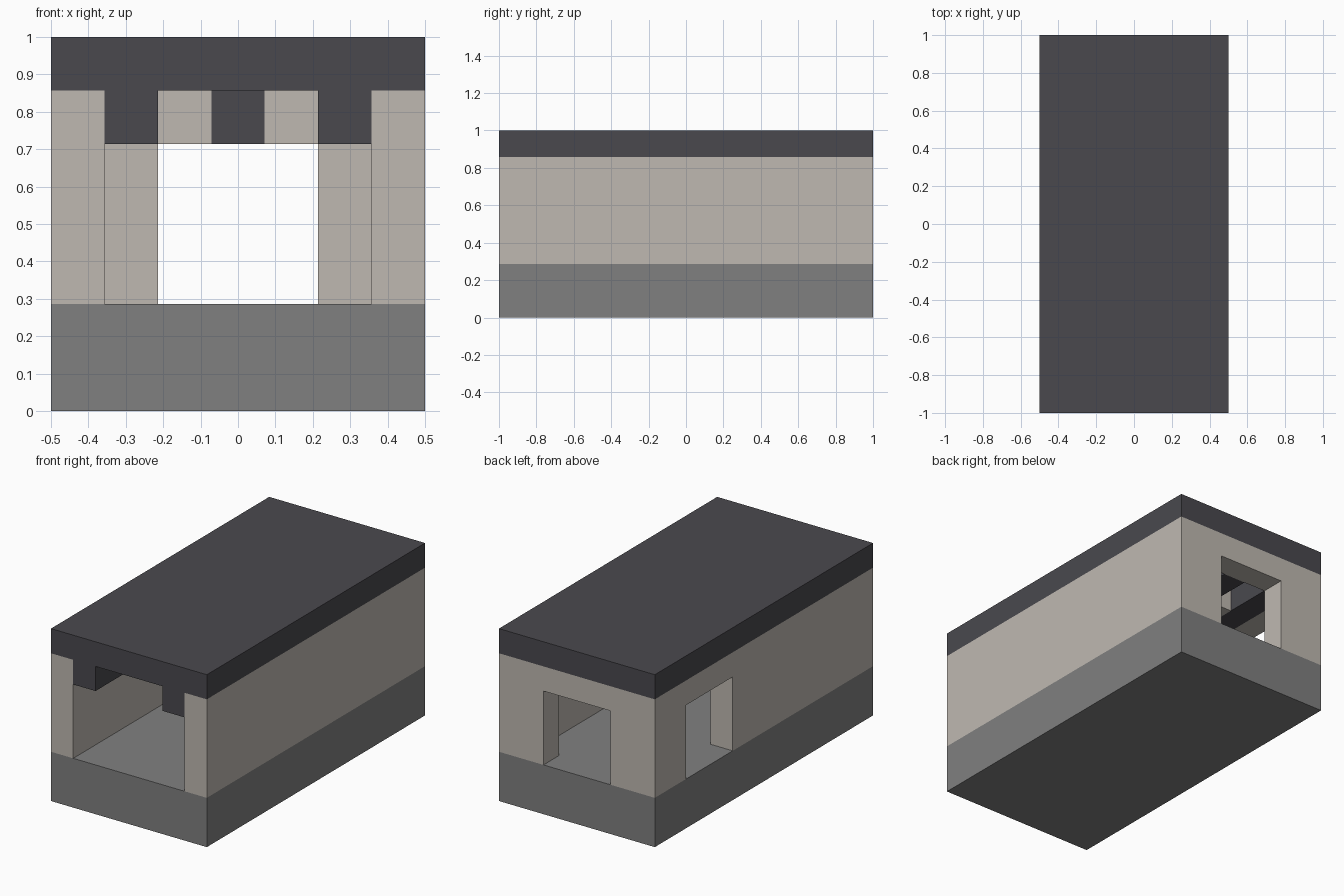
import bpy
import bmesh
from mathutils import Vector

cube = bpy.data.objects.get("Cube")
if cube:
    bpy.data.objects.remove(cube, do_unlink=True)

U = 1 / 7  # building module: 7 wide, 14 long, 7 high


def material(name, rgb):
    m = bpy.data.materials.new(name)
    m.use_nodes = True
    m.diffuse_color = (*rgb, 1)
    bsdf = next(n for n in m.node_tree.nodes if n.type == "BSDF_PRINCIPLED")
    bsdf.inputs["Base Color"].default_value = (*rgb, 1)
    return m


charcoal = material("charcoal", (0.068, 0.066, 0.076))
plaster = material("warm_plaster", (0.52, 0.485, 0.44))
stone = material("grey_stone", (0.216, 0.216, 0.216))


def box(name, x, y, z, mat):
    """Box from (low, high) spans counted in modules from the front lower -x corner."""
    lo = Vector((x[0] - 3.5, y[0] - 7, z[0])) * U
    hi = Vector((x[1] - 3.5, y[1] - 7, z[1])) * U
    bm = bmesh.new()
    bmesh.ops.create_cube(bm, size=1)
    for v in bm.verts:
        v.co = [lo[i] if v.co[i] < 0 else hi[i] for i in range(3)]
    mesh = bpy.data.meshes.new(name)
    bm.to_mesh(mesh)
    bm.free()
    mesh.materials.append(mat)
    ob = bpy.data.objects.new(name, mesh)
    bpy.context.scene.collection.objects.link(ob)
    return ob


def cut(target, x, y, z):
    """Carve a box-shaped opening out of the target."""
    cutter = box("opening_cutter", x, y, z, plaster)
    cutter.hide_render = True
    mod = target.modifiers.new("opening", "BOOLEAN")
    mod.operation = "DIFFERENCE"
    mod.solver = "EXACT"
    mod.object = cutter
    bpy.context.view_layer.objects.active = target
    bpy.ops.object.modifier_apply(modifier=mod.name)
    bpy.data.objects.remove(cutter, do_unlink=True)


# Foundation and roof slab
box("foundation", (0, 7), (0, 14), (0, 2), stone)
box("roof_slab", (0, 7), (0, 14), (6, 7), charcoal)

# Walls: open front, doorway in the back, window in the -x side
walls = box("walls", (0, 7), (0, 14), (2, 6), plaster)
cut(walls, (1, 6), (-1, 13), (1, 7))
cut(walls, (2, 5), (12.5, 15), (1, 5))
cut(walls, (-1, 0.5), (9, 12), (1, 5))
cut(walls, (0.4, 1.5), (9, 12), (1, 5))

# Ceiling beams along both walls
for side, x in (("right", 1), ("left", 5)):
    box(side + "_ceiling_beam", (x, x + 1), (0, 13), (5, 6), charcoal)

# Short centre beam reaching the back wall, with a cross piece on each side
box("centre_ceiling_beam", (3, 4), (10, 13), (5, 6), charcoal)
for side, x in (("right", 2), ("left", 4)):
    box(side + "_cross_piece", (x, x + 1), (10, 11), (5, 6), plaster)
